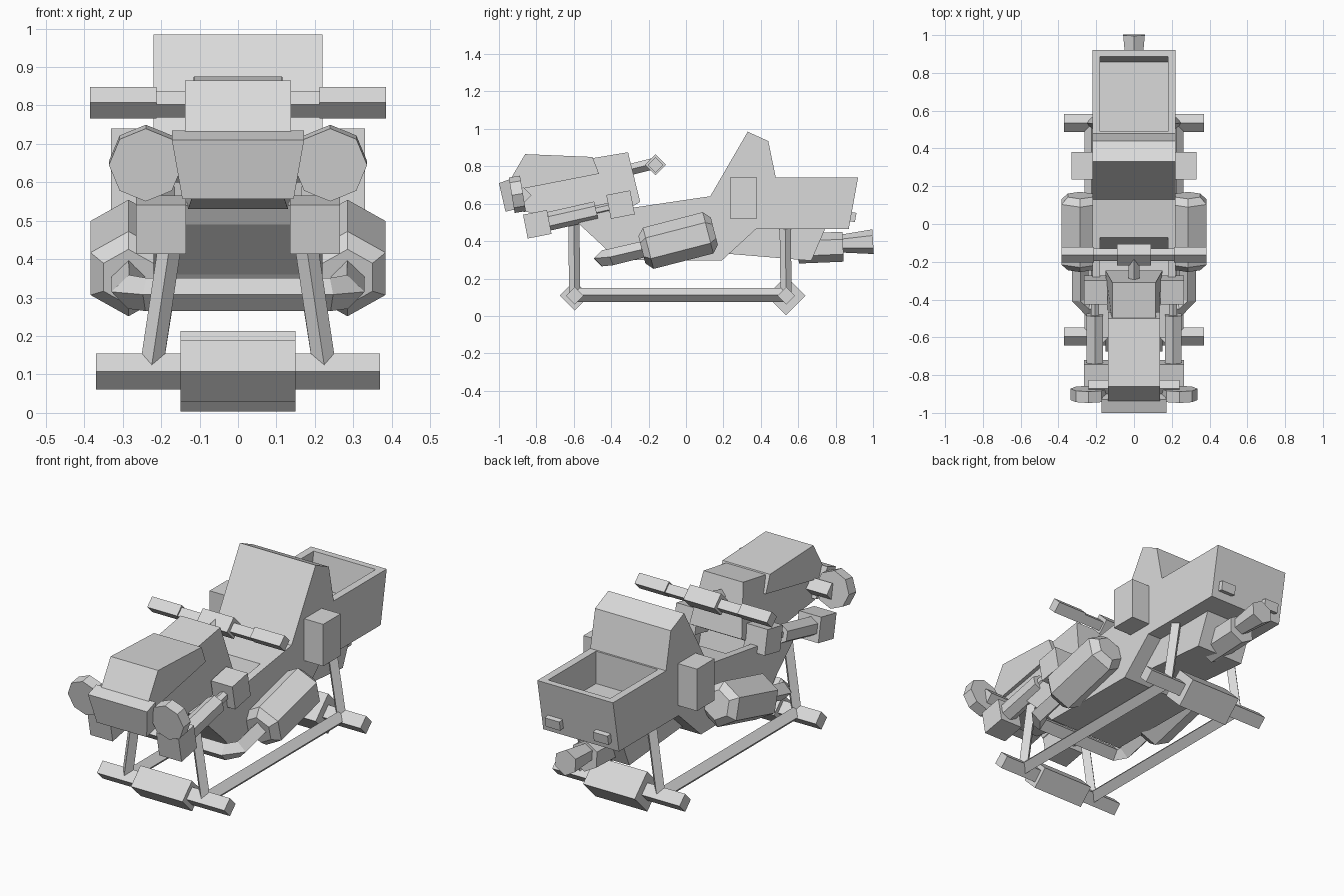
import bpy
import bmesh
import math
from mathutils import Vector, Matrix

old = bpy.data.objects.get("Cube")
if old:
    bpy.data.objects.remove(old, do_unlink=True)

grey = bpy.data.materials.new("light_grey")
grey.use_nodes = True
grey.diffuse_color = (0.7, 0.7, 0.7, 1)
grey.node_tree.nodes["Principled BSDF"].inputs["Base Color"].default_value = (0.7, 0.7, 0.7, 1)


def finish(bm, name, mirror=False):
    bmesh.ops.recalc_face_normals(bm, faces=bm.faces)
    mesh = bpy.data.meshes.new(name)
    bm.to_mesh(mesh)
    bm.free()
    mesh.materials.append(grey)
    ob = bpy.data.objects.new(name, mesh)
    bpy.context.collection.objects.link(ob)
    if mirror:
        ob.modifiers.new("Mirror", 'MIRROR').use_mirror_merge = False
    return ob


def prism(name, profile, half):
    """Side profile of (y, z) points spread across x; half is one width or one per point."""
    bm = bmesh.new()
    widths = half if isinstance(half, list) else [half] * len(profile)
    left = [bm.verts.new((w, y, z)) for (y, z), w in zip(profile, widths)]
    right = [bm.verts.new((-w, y, z)) for (y, z), w in zip(profile, widths)]
    bm.faces.new(left)
    bm.faces.new(right)
    n = len(profile)
    for i in range(n):
        j = (i + 1) % n
        bm.faces.new((left[i], left[j], right[j], right[i]))
    return finish(bm, name)


def tube(name, points, radii, sides=4, mirror=False):
    """Faceted tube through points, with a corner pointing up."""
    bm = bmesh.new()
    pts = [Vector(p) for p in points]
    rings = []
    for i, p in enumerate(pts):
        axis = (pts[min(i + 1, len(pts) - 1)] - pts[max(i - 1, 0)]).normalized()
        ref = Vector((0, 1, 0)) if abs(axis.z) > 0.8 else Vector((0, 0, 1))
        u = axis.cross(ref).normalized()
        v = u.cross(axis)
        angles = [2 * math.pi * k / sides for k in range(sides)]
        rings.append([bm.verts.new(p + radii[i] * (math.sin(a) * u + math.cos(a) * v)) for a in angles])
    for a, b in zip(rings, rings[1:]):
        for k in range(sides):
            m = (k + 1) % sides
            bm.faces.new((a[k], a[m], b[m], b[k]))
    bm.faces.new(rings[0])
    bm.faces.new(rings[-1])
    return finish(bm, name, mirror)


def box(name, center, size, tilt=0, mirror=False):
    bm = bmesh.new()
    mat = Matrix.Translation(center) @ Matrix.Rotation(math.radians(tilt), 4, 'X') @ Matrix.Diagonal((*size, 1))
    bmesh.ops.create_cube(bm, size=1, matrix=mat)
    return finish(bm, name, mirror)


def carve(target, cutter):
    mod = target.modifiers.new("Carve", 'BOOLEAN')
    mod.object = cutter
    mod.solver = 'EXACT'
    cutter.hide_render = True
    bpy.context.view_layer.objects.active = target
    bpy.ops.object.modifier_apply(modifier=mod.name)
    bpy.data.objects.remove(cutter, do_unlink=True)


# Main body with seat back, open cargo bin and footwell
body = prism("body", [(-.6, .54), (-.31, .575), (.13, .64), (.33, .985), (.44, .935), (.48, .74),
                      (.92, .74), (.87, .465), (.375, .465), (.19, .295), (-.38, .30), (-.43, .36),
                      (-.57, .49)], .22)
carve(body, prism("bin_cutter", [(.49, .8), (.896, .8), (.857, .57), (.49, .57)], .18))
carve(body, prism("footwell_cutter", [(-.055, .66), (-.135, .43), (-.36, .43), (-.42, .66)], .18))
prism("rear_underbody", [(.3, .48), (.19, .335), (.67, .295), (.75, .48)], .14)
box("side_box", (.272, .308, .63), (.116, .145, .22), mirror=True)
box("tail_light", (.14, .885, .53), (.085, .045, .05), -10, mirror=True)

# Rear exhaust
tube("exhaust_pipe", [(0, .6, .36), (0, .84, .37)], [.08, .08], 6)
tube("exhaust_nozzle", [(0, .8, .385), (0, 1, .397)], [.045, .066], 6)

# Side engines and the pipe joining them around the front
mid, axis = Vector((.285, -.042, .403)), Vector((0, .97, .25)).normalized()
tube("engine", [mid + axis * t for t in (-.2, -.165, .165, .2)], [.075, .114, .114, .075], 6, True)
tube("intake_pipe", [(0, -.45, .308), (.24, -.45, .308), (.285, -.4, .315), (.285, -.15, .375)],
     [.043, .043, .045, .043], 4, True)

# Landing skids
for label, y, block, leg_top in (("front", -.595, .08, (.165, -.6, .52)), ("rear", .535, .105, (.165, .53, .5))):
    tube(label + "_skid_bar", [(-.37, y, .108), (.37, y, .108)], [.047, .047])
    tube(label + "_skid_block", [(-.15, y, .108), (.15, y, .108)], [block, block])
    tube(label + "_leg", [leg_top, (.225, y, .12)], [.03, .03], 4, True)
tube("skid_rail", [(.225, -.595, .112), (.225, .535, .112)], [.037, .037], 4, True)

# Nose: upper hull, cowl behind it and bumper
prism("nose_hull", [(-.86, .865), (-.5, .85), (-.465, .76), (-.9, .675), (-.945, .72)], .138)
prism("nose_core", [(-.92, .74), (-.52, .84), (-.31, .875), (-.245, .61), (-.33, .56), (-.6, .53), (-.9, .56)],
      [.12, .115, .115, .152, .14, .13, .12])
prism("bumper", [(-1, .71), (-.93, .735), (-.87, .58), (-.965, .557)], [.172, .172, .145, .145])

# Headlights and fork assemblies
tube("headlight", [(.24, -.932, .645), (.24, -.872, .655)], [.096, .096], 8, True)
tube("headlight_mount", [(.08, -.87, .645), (.24, -.87, .645)], [.045, .045], 4, True)
box("fork_front_block", (.2, -.795, .49), (.13, .13, .13), 11, True)
tube("fork_tube", [(.207, -.76, .5), (.207, -.48, .563)], [.05, .05], 6, True)
tube("fork_neck", [(.207, -.5, .56), (.207, -.35, .595)], [.025, .025], 6, True)
box("fork_rear_block", (.203, -.35, .595), (.125, .13, .13), 11, True)

# Handlebar
tube("steering_stem", [(0, -.33, .775), (0, -.17, .815)], [.03, .03])
tube("handlebar_hub", [(-.09, -.163, .808), (.09, -.163, .808)], [.057, .057])
tube("handlebar", [(-.23, -.163, .803), (.23, -.163, .803)], [.034, .034])
tube("grip", [(.212, -.163, .807), (.385, -.163, .807)], [.041, .041], 4, True)
